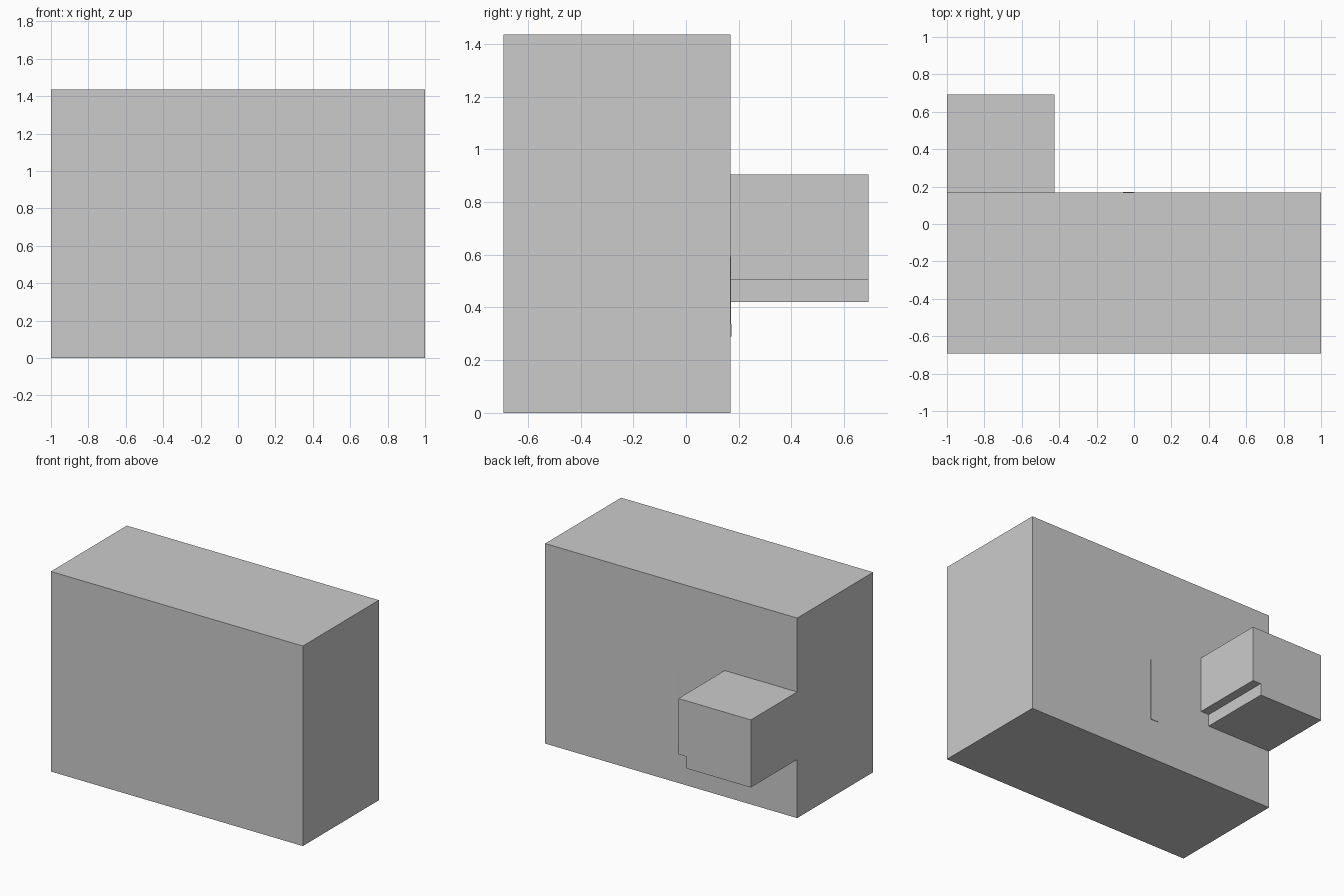
import bpy
import bmesh

if "Cube" in bpy.data.objects:
    bpy.data.objects.remove(bpy.data.objects["Cube"])

FRONT, WALL, BACK = -0.693, 0.168, 0.693


def extruded_profile(name, points, y0, y1):
    """Extrude an x-z outline from y0 to y1."""
    mesh = bpy.data.meshes.new(name)
    bm = bmesh.new()
    face = bm.faces.new([bm.verts.new((x, y0, z)) for x, z in points])
    ext = bmesh.ops.extrude_face_region(bm, geom=[face])
    verts = [g for g in ext["geom"] if isinstance(g, bmesh.types.BMVert)]
    bmesh.ops.translate(bm, verts=verts, vec=(0, y1 - y0, 0))
    bmesh.ops.recalc_face_normals(bm, faces=bm.faces)
    bm.to_mesh(mesh)
    bm.free()
    obj = bpy.data.objects.new(name, mesh)
    bpy.context.collection.objects.link(obj)
    return obj


# Large main block
extruded_profile("main_block", [(-1, 0), (1, 0), (1, 1.435), (-1, 1.435)], FRONT, WALL)

# Rear block, with a small step along its lower inner edge
extruded_profile("rear_block", [(-1, 0.42), (-0.49, 0.42), (-0.49, 0.505),
                                (-0.425, 0.505), (-0.425, 0.905), (-1, 0.905)], WALL, BACK)

# Barely raised strip on the rear wall, fading into the wall at its top
strip = extruded_profile("wall_strip", [(-0.06, 0.29), (0, 0.29), (0, 0.83), (-0.06, 0.83)],
                         WALL - 0.004, WALL + 0.004)
for v in strip.data.vertices:
    if v.co.y > WALL and v.co.z > 0.5:
        v.co.y = WALL
